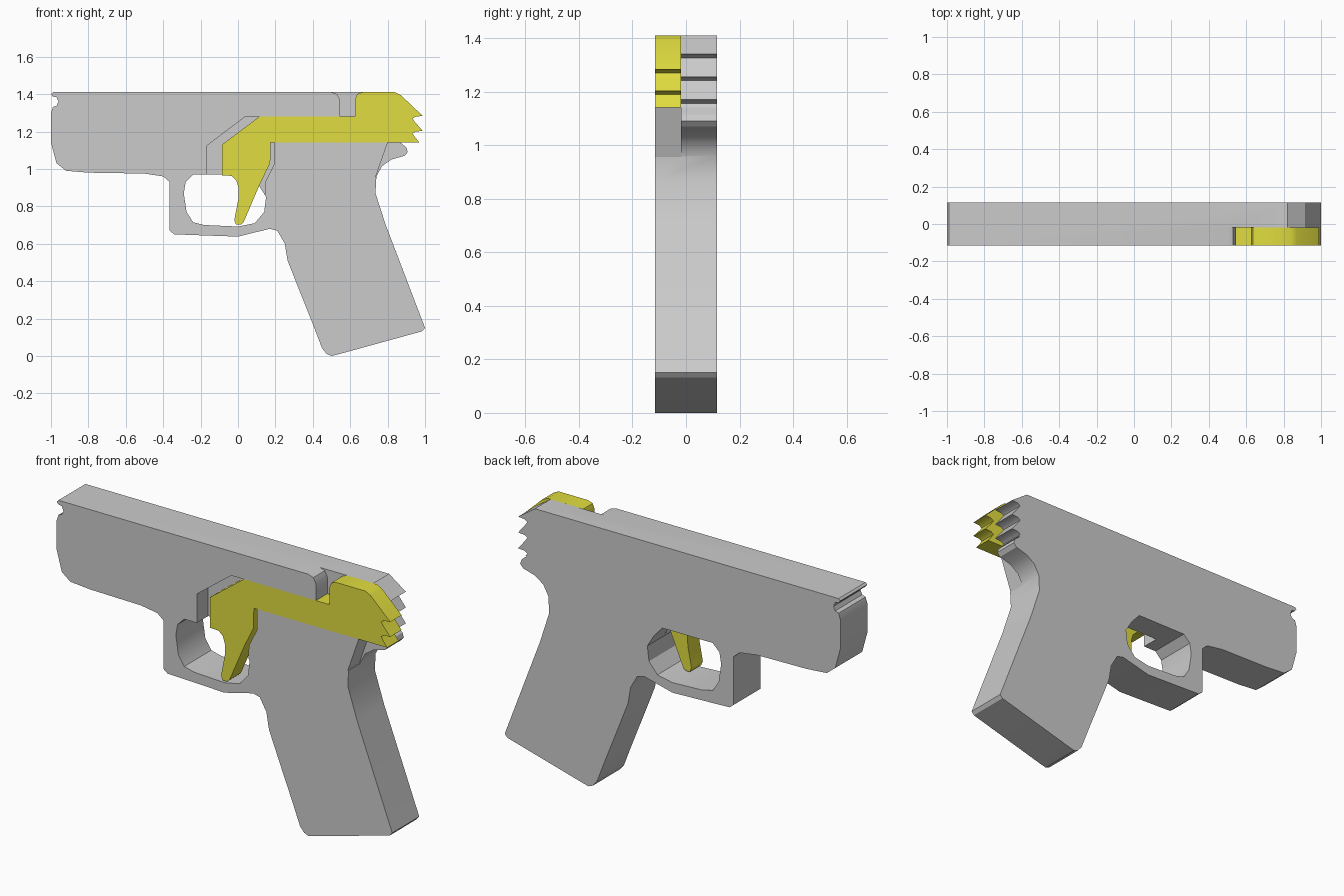
import bpy
import bmesh
from math import radians


def prism(name, pts, y0, y1):
    """Extrude an XZ outline from y0 to y1."""
    bm = bmesh.new()
    face = bm.faces.new([bm.verts.new((x, y0, z)) for x, z in pts])
    new = bmesh.ops.extrude_face_region(bm, geom=[face])["geom"]
    verts = [v for v in new if isinstance(v, bmesh.types.BMVert)]
    bmesh.ops.translate(bm, verts=verts, vec=(0, y1 - y0, 0))
    bmesh.ops.recalc_face_normals(bm, faces=bm.faces)
    mesh = bpy.data.meshes.new(name)
    bm.to_mesh(mesh)
    bm.free()
    ob = bpy.data.objects.new(name, mesh)
    bpy.context.collection.objects.link(ob)
    return ob


def activate(ob):
    bpy.ops.object.select_all(action='DESELECT')
    ob.select_set(True)
    bpy.context.view_layer.objects.active = ob


def cut(ob, cutter):
    cutter.hide_render = True
    mod = ob.modifiers.new("cut", 'BOOLEAN')
    mod.operation = 'DIFFERENCE'
    mod.solver = 'EXACT'
    mod.object = cutter
    activate(ob)
    bpy.ops.object.modifier_apply(modifier=mod.name)
    bpy.data.objects.remove(cutter)


def teeth(x, tips, depth=0.055):
    """Saw teeth: a point at each tip, with a rounded notch below it."""
    pts = []
    for z in tips:
        pts += [(x, z), (x - depth * 0.7, z - 0.003),
                (x - depth, z - 0.014), (x - depth * 0.8, z - 0.03)]
    return pts


HALF, SPLIT = 0.115, -0.018

# Body silhouette: muzzle, guard, grip, rear teeth
outline = [(-0.99, 1.41), (-1, 1.40), (-0.99, 1.387), (-0.97, 1.383), (-0.96, 1.36),
           (-0.97, 1.338), (-0.99, 1.331), (-1, 1.30), (-1, 1.14), (-0.97, 1.03),
           (-0.92, 0.99), (-0.80, 0.98), (-0.50, 0.975), (-0.40, 0.96), (-0.365, 0.93),
           (-0.365, 0.67), (-0.34, 0.65), (0, 0.638), (0.17, 0.68), (0.21, 0.67),
           (0.25, 0.60), (0.265, 0.51), (0.34, 0.32), (0.40, 0.17), (0.45, 0.04),
           (0.475, 0.01), (0.50, 0), (0.53, 0.007), (0.985, 0.132), (1, 0.15),
           (0.79, 0.70), (0.735, 0.87), (0.74, 0.96), (0.77, 1.015), (0.82, 1.05),
           (0.89, 1.07), (0.908, 1.09), (0.90, 1.115), (0.87, 1.14)]
outline += teeth(0.92, [1.34, 1.255, 1.17])[::-1]
outline += [(0.82, 1.41)]
body = prism("body", outline, -HALF, HALF)

# Trigger guard opening
hole = [(-0.24, 0.97), (-0.28, 0.93), (-0.29, 0.87), (-0.275, 0.77), (-0.24, 0.715),
        (-0.18, 0.70), (0, 0.692), (0.09, 0.71), (0.14, 0.77), (0.15, 0.85),
        (0.11, 0.915), (0.06, 0.97)]
cut(body, prism("guard_cutter", hole, -0.3, 0.3))

# Pocket in the front layer for the slider
pocket = [(-0.165, 0.90), (-0.165, 1.125), (0.04, 1.28), (0.545, 1.28), (0.545, 1.37),
          (0.53, 1.40), (0.50, 1.41), (0.50, 1.6), (1.2, 1.6), (1.2, 0.96),
          (0.735, 0.955), (0.80, 1.14), (0.195, 1.14), (0.195, 1.03), (0.145, 0.93),
          (0.142, 0.80)]
cut(body, prism("pocket_cutter", pocket, -0.3, SPLIT))

# Yellow slider with trigger and thumb hook
slider_pts = [(-0.085, 0.965), (-0.085, 1.13), (0.115, 1.28), (0.625, 1.28),
              (0.625, 1.37), (0.637, 1.40), (0.665, 1.41), (0.84, 1.41), (0.87, 1.395)]
slider_pts += teeth(0.988, [1.283, 1.203])
slider_pts += [(0.97, 1.14), (0.175, 1.14), (0.172, 1.03), (0.12, 0.925), (0.03, 0.715),
               (0.015, 0.702), (-0.01, 0.702), (-0.02, 0.725), (0.002, 0.84),
               (0.003, 0.90), (-0.01, 0.94), (-0.035, 0.963)]
slider = prism("trigger_slider", slider_pts, -HALF, SPLIT)
yellow = bpy.data.materials.new("yellow")
yellow.diffuse_color = (0.75, 0.72, 0.05, 1)
slider.data.materials.append(yellow)

for ob in (body, slider):
    activate(ob)
    bpy.ops.object.shade_smooth_by_angle(angle=radians(30))
